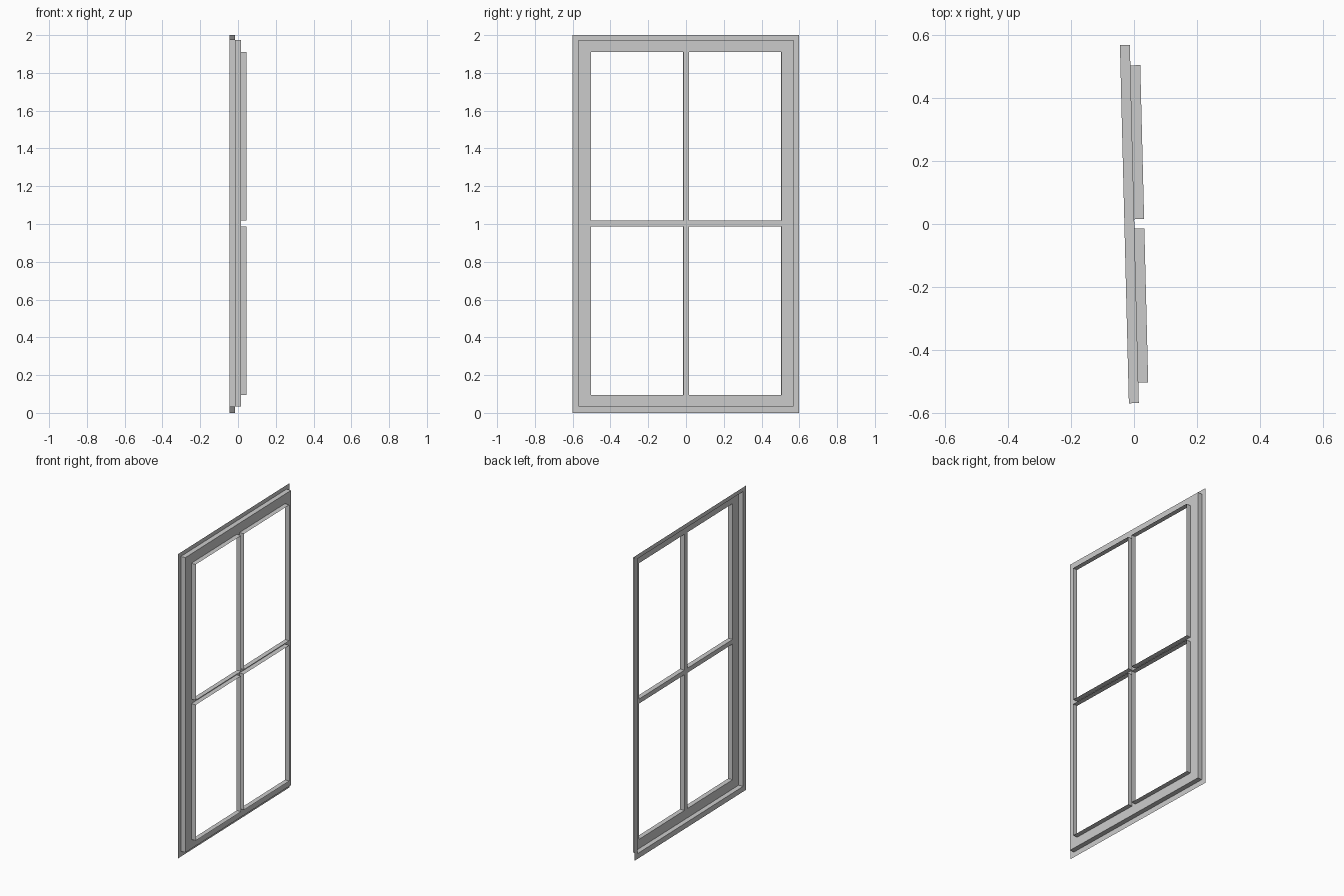
import bpy, bmesh, math

if "Cube" in bpy.data.objects:
    bpy.data.objects.remove(bpy.data.objects["Cube"])

TILT = math.radians(1.43)
BACK, MID, FRONT = -0.0305, 0.001, 0.0325      # depth of the three steps


def rect(x, y0, y1, z0, z1):
    return [(x, y0, z0), (x, y1, z0), (x, y1, z1), (x, y0, z1)]


def band(bm, a, b):
    # four quads joining two rectangular loops
    va, vb = [bm.verts.new(p) for p in a], [bm.verts.new(p) for p in b]
    for i in range(4):
        j = (i + 1) % 4
        bm.faces.new((va[i], va[j], vb[j], vb[i]))


def make(name, bm):
    bmesh.ops.remove_doubles(bm, verts=bm.verts, dist=1e-5)
    me = bpy.data.meshes.new(name)
    bm.to_mesh(me)
    bm.free()
    ob = bpy.data.objects.new(name, me)
    ob.rotation_euler[2] = TILT
    bpy.context.collection.objects.link(ob)


ys = [-0.569, -0.504, -0.015, 0.015, 0.504, 0.569]
zs = [0.035, 0.096, 0.988, 1.018, 1.911, 1.973]
step = (ys[0], ys[-1], zs[0], zs[-1])
panes = [(ys[i], ys[i + 1], zs[j], zs[j + 1]) for i in (1, 3) for j in (1, 3)]

# Thin outer flange and the step up to the main face
bm = bmesh.new()
band(bm, rect(BACK, -0.6, 0.6, 0, 2), rect(BACK, *step))
band(bm, rect(BACK, *step), rect(MID, *step))
make("outer_flange", bm)

# Main face with glazing bars, open at the four panes
bm = bmesh.new()
for i in range(5):
    for j in range(5):
        if i in (1, 3) and j in (1, 3):
            continue
        bm.faces.new([bm.verts.new(p) for p in
                      rect(MID, ys[i], ys[i + 1], zs[j], zs[j + 1])])
make("frame_face", bm)

# Thin rim standing forward around each pane opening
bm = bmesh.new()
for p in panes:
    band(bm, rect(MID, *p), rect(FRONT, *p))
make("pane_rims", bm)
